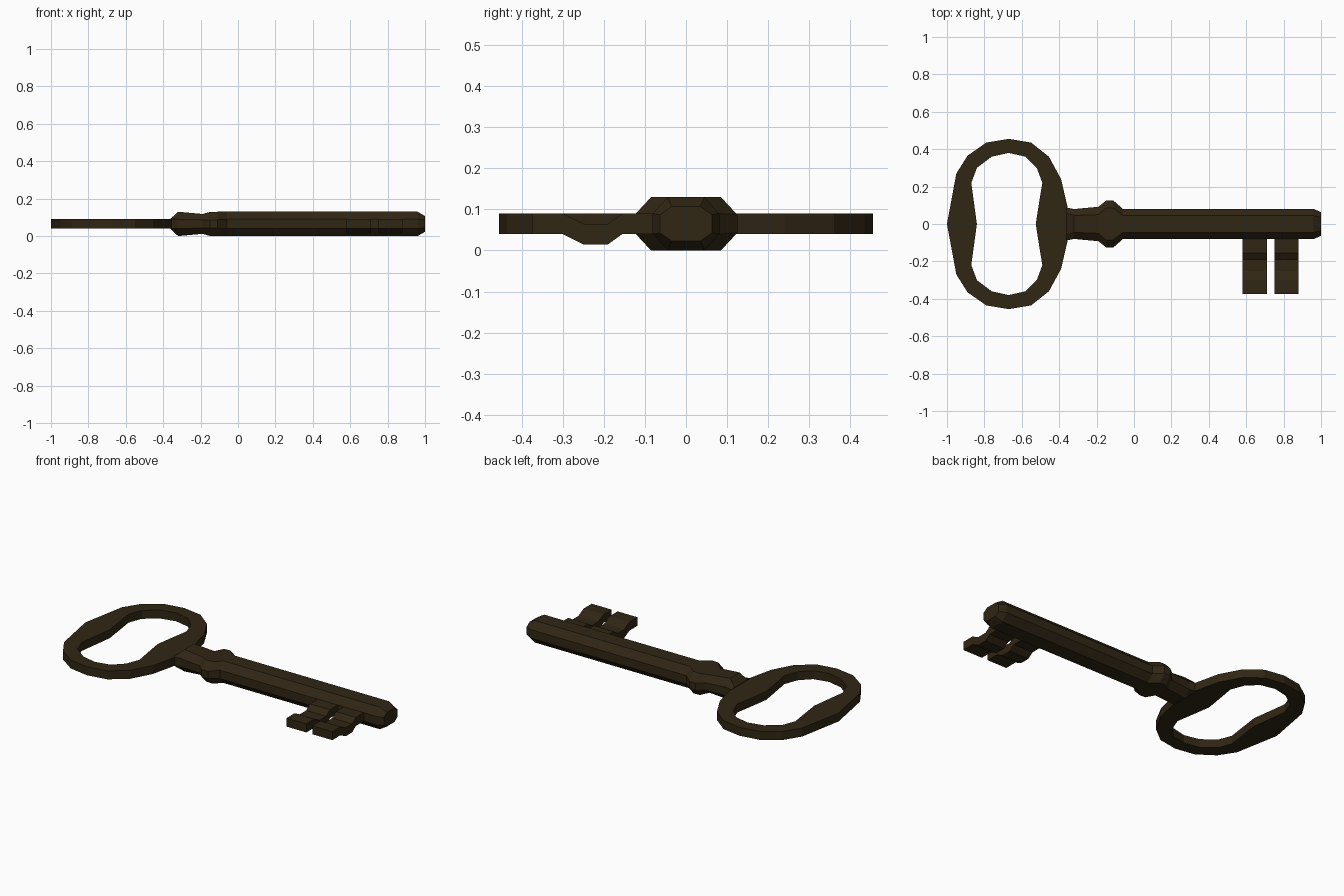
import bpy, bmesh

if "Cube" in bpy.data.objects:
    bpy.data.objects.remove(bpy.data.objects["Cube"])

mat = bpy.data.materials.new("dark bronze")
mat.diffuse_color = (0.030, 0.019, 0.007, 1)
mat.use_nodes = True
mat.node_tree.nodes["Principled BSDF"].inputs["Base Color"].default_value = mat.diffuse_color


def finish(name, bm):
    bmesh.ops.recalc_face_normals(bm, faces=bm.faces)
    me = bpy.data.meshes.new(name)
    bm.to_mesh(me)
    bm.free()
    me.materials.append(mat)
    ob = bpy.data.objects.new(name, me)
    bpy.context.collection.objects.link(ob)
    return ob


def bridge(bm, a, b):
    n = len(a)
    for i in range(n):
        j = (i + 1) % n
        bm.faces.new((a[i], a[j], b[j], b[i]))


# Bow: flat oval handle, half outlines mirrored across y = 0
outer = [(-1, 0), (-0.95, 0.27), (-0.89, 0.365), (-0.79, 0.435), (-0.67, 0.455),
         (-0.55, 0.435), (-0.455, 0.36), (-0.39, 0.24), (-0.355, 0.09)]
inner = [(-0.84, 0), (-0.87, 0.22), (-0.84, 0.30), (-0.76, 0.36), (-0.67, 0.38),
         (-0.58, 0.36), (-0.52, 0.30), (-0.49, 0.22), (-0.525, 0)]
outer_loop = outer + [(-0.355, 0)] + [(x, -y) for x, y in outer[:0:-1]]
inner_loop = inner + [inner[-1]] + [(x, -y) for x, y in inner[:0:-1]]
inner_loop[8] = (-0.513, 0.08)
inner_loop[10] = (-0.513, -0.08)
bm = bmesh.new()
loops = [[bm.verts.new((x, y, z)) for x, y in pts]
         for pts, z in ((outer_loop, 0.04), (outer_loop, 0.09),
                        (inner_loop, 0.09), (inner_loop, 0.04))]
for k in range(4):
    bridge(bm, loops[k], loops[(k + 1) % 4])
finish("bow", bm)

# Shaft: eight-sided loft with neck, collar and chamfered tip
# (x, half width, flat half width, half height, flat half height)
sections = [(-0.36, 0.088, 0.060, 0.028, 0.025),
            (-0.32, 0.080, 0.045, 0.065, 0.025),
            (-0.19, 0.092, 0.050, 0.053, 0.022),
            (-0.15, 0.125, 0.085, 0.064, 0.022),
            (-0.11, 0.125, 0.085, 0.065, 0.022),
            (-0.06, 0.081, 0.045, 0.065, 0.025),
            (0.96, 0.081, 0.045, 0.065, 0.025),
            (1.00, 0.063, 0.035, 0.042, 0.022)]
bm = bmesh.new()
rings = []
for x, w, fw, h, fh in sections:
    pts = [(w, -fh), (w, fh), (fw, h), (-fw, h),
           (-w, fh), (-w, -fh), (-fw, -h), (fw, -h)]
    rings.append([bm.verts.new((x, y, 0.065 + z)) for y, z in pts])
for a, b in zip(rings, rings[1:]):
    bridge(bm, a, b)
bm.faces.new(rings[0])
bm.faces.new(rings[-1])
finish("shaft", bm)

# Teeth: two plates with a pressed groove
profile = [(-0.07, 0), (-0.155, 0), (-0.19, -0.025), (-0.25, -0.025),
           (-0.30, 0), (-0.375, 0)]
for name, x0, x1 in (("inner_tooth", 0.58, 0.71), ("outer_tooth", 0.75, 0.88)):
    bm = bmesh.new()
    rings = [[bm.verts.new(p) for p in ((x0, y, 0.04 + d), (x1, y, 0.04 + d),
                                        (x1, y, 0.09 + d), (x0, y, 0.09 + d))]
             for y, d in profile]
    for a, b in zip(rings, rings[1:]):
        bridge(bm, a, b)
    bm.faces.new(rings[0])
    bm.faces.new(rings[-1])
    finish(name, bm)
